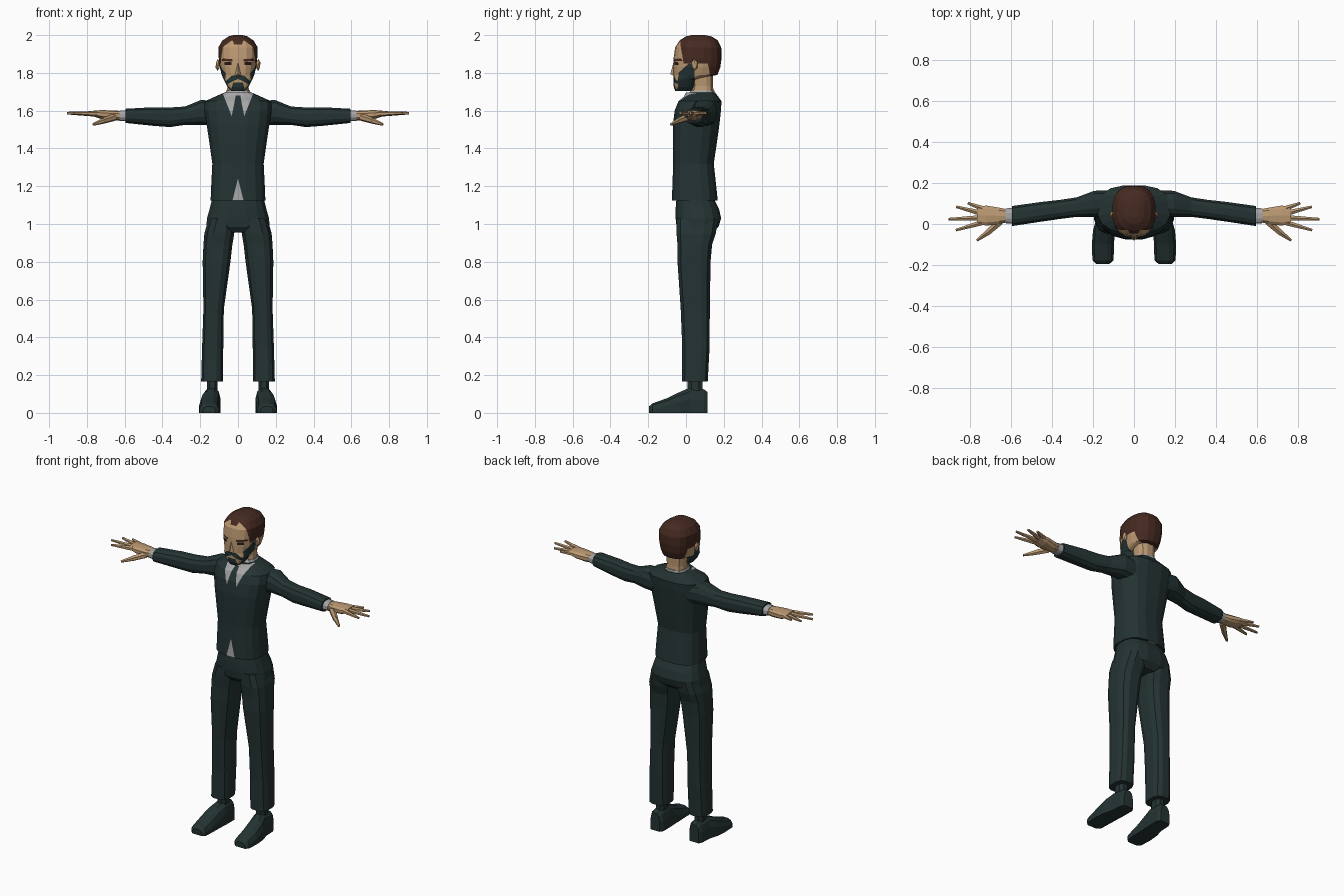
import bpy
import bmesh
from math import cos, sin, pi, copysign
from mathutils import Vector, Matrix

if "Cube" in bpy.data.objects:
    bpy.data.objects.remove(bpy.data.objects["Cube"])


def material(name, *rgb):
    mat = bpy.data.materials.new(name)
    mat.use_nodes = True
    mat.diffuse_color = (*rgb, 1)
    mat.node_tree.nodes["Principled BSDF"].inputs["Base Color"].default_value = (*rgb, 1)
    return mat


SUIT = material("dark suit", .018, .033, .033)
SKIN = material("skin", .50, .32, .17)
HAIR = material("brown hair", .06, .023, .015)
SHIRT = material("grey shirt", .38, .38, .38)
EYE = material("dark eye", .02, .01, .008)


def finish(name, bm, *mats):
    """Turn a bmesh into a flat shaded object."""
    bmesh.ops.recalc_face_normals(bm, faces=bm.faces)
    mesh = bpy.data.meshes.new(name)
    bm.to_mesh(mesh)
    bm.free()
    for mat in mats:
        mesh.materials.append(mat)
    obj = bpy.data.objects.new(name, mesh)
    bpy.context.collection.objects.link(obj)
    return obj


def loft(bm, rings, axis="z", side=1, n=12, power=.8):
    """Skin rounded sections; each ring is (position, low, high, low, high)."""
    loops = []
    grow = cos(pi / n) ** power
    for t, a0, a1, b0, b1 in rings:
        loop = []
        for i in range(n):
            angle = (i + .5) * 2 * pi / n
            c, s = cos(angle), sin(angle)
            a = (a0 + a1) / 2 + (a1 - a0) / 2 * copysign(abs(c) ** power, c) / grow
            b = (b0 + b1) / 2 + (b1 - b0) / 2 * copysign(abs(s) ** power, s) / grow
            x, y, z = {"x": (t, a, b), "y": (a, t, b), "z": (a, b, t)}[axis]
            loop.append(bm.verts.new((x * side, y, max(z, 0))))
        loops.append(loop)
    for low, high in zip(loops, loops[1:]):
        for i in range(n):
            j = (i + 1) % n
            bm.faces.new((low[i], low[j], high[j], high[i]))
    bm.faces.new(loops[0])
    bm.faces.new(loops[-1])


def rod(bm, start, end, r0, r1):
    """Tapered six sided finger segment."""
    start, end = Vector(start), Vector(end)
    way = end - start
    turn = way.to_track_quat("Z", "Y").to_matrix().to_4x4()
    bmesh.ops.create_cone(bm, cap_ends=True, segments=6, radius1=r0, radius2=r1,
                          depth=way.length,
                          matrix=Matrix.Translation((start + end) / 2) @ turn)


def paint(bm, shape, slot, axis=0, keep=lambda c: True):
    """Cut a convex outline, seen along one axis, into the faces and colour it."""
    pairs = list(zip(shape, shape[1:] + shape[:1]))
    area = sum(a[0] * b[1] - a[1] * b[0] for a, b in pairs)

    def touched(f):
        us = [v.co[axis] for v in f.verts]
        zs = [v.co.z for v in f.verts]
        return (keep(f.calc_center_median())
                and max(us) > min(p[0] for p in shape) and min(us) < max(p[0] for p in shape)
                and max(zs) > min(p[1] for p in shape) and min(zs) < max(p[1] for p in shape))

    for a, b in pairs:
        faces = [f for f in bm.faces if touched(f)]
        geom = set(faces)
        for f in faces:
            geom.update(f.edges)
            geom.update(f.verts)
        co, no = Vector((0, 0, a[1])), Vector((0, 0, a[0] - b[0]))
        co[axis], no[axis] = a[0], b[1] - a[1]
        bmesh.ops.bisect_plane(bm, geom=list(geom), dist=1e-5, plane_co=co, plane_no=no)
    for f in bm.faces:
        c = f.calc_center_median()
        if keep(c) and all(((b[0] - a[0]) * (c.z - a[1]) - (b[1] - a[1]) * (c[axis] - a[0])) * area > 0
                           for a, b in pairs):
            f.material_index = slot


def even(rings):
    """Rings that are symmetric about x = 0."""
    return [(z, -h, h, back, front) for z, h, back, front in rings]


def front(c):
    return c.y < .05


# Jacket with shirt opening, tie and gap at the hem
bm = bmesh.new()
loft(bm, even([(1.125, .145, -.075, .168), (1.2, .142, -.072, .16), (1.32, .136, -.068, .147),
               (1.42, .15, -.07, .162), (1.52, .165, -.07, .176), (1.6, .178, -.06, .185),
               (1.65, .175, -.04, .188), (1.675, .12, -.01, .17), (1.695, .075, 0, .155)]),
     n=16, power=.75)
paint(bm, [(0, 1.49), (.085, 1.7), (-.085, 1.7)], 1, keep=front)
paint(bm, [(-.012, 1.68), (.012, 1.68), (.035, 1.56), (0, 1.48), (-.035, 1.56)], 0, keep=front)
paint(bm, [(-.03, 1.12), (.03, 1.12), (0, 1.24)], 1, keep=front)
finish("jacket", bm, SUIT, SHIRT)

# Shirt collar and neck
bm = bmesh.new()
loft(bm, even([(1.67, .075, .002, .155), (1.708, .062, .025, .15)]))
finish("shirt_collar", bm, SHIRT)
bm = bmesh.new()
loft(bm, even([(1.66, .065, .02, .15), (1.73, .055, .035, .143), (1.83, .062, .03, .145)]))
finish("neck", bm, SKIN)

# Head, painted with hair, beard and eyes
bm = bmesh.new()
loft(bm, even([(1.703, .035, -.056, .03), (1.725, .055, -.064, .045), (1.765, .076, -.066, .055),
               (1.79, .086, -.066, .165), (1.83, .096, -.066, .18), (1.88, .102, -.064, .187),
               (1.935, .104, -.056, .185), (1.972, .082, -.032, .167),
               (1.993, .05, 0, .135), (2, .025, .03, .1)]), n=18, power=.78)
paint(bm, [(-.012, 1.85), (.2, 1.85), (.2, 2.01), (-.03, 2.01), (-.03, 1.95)], 1, axis=1)
paint(bm, [(.13, 1.78), (.2, 1.78), (.2, 1.85), (.115, 1.85)], 1, axis=1)
paint(bm, [(-.045, 2.01), (.045, 2.01), (.02, 1.95), (-.02, 1.95)], 1, keep=front)
paint(bm, [(-.045, 1.69), (.045, 1.69), (.045, 1.84), (.015, 1.85), (-.04, 1.8)], 2, axis=1)
paint(bm, [(-.04, 1.69), (.04, 1.69), (.026, 1.748), (-.026, 1.748)], 2, keep=front)
for s in (1, -1):
    brow = [(.028, 1.86), (.088, 1.864), (.082, 1.876), (.028, 1.872)]
    eye = [(.035, 1.842), (.072, 1.842), (.072, 1.857), (.035, 1.857)]
    moustache = [(0, 1.79), (.035, 1.785), (.07, 1.75), (.055, 1.742), (0, 1.768)]
    for shape, slot in ((brow, 1), (eye, 3), (moustache, 2)):
        paint(bm, [(s * x, z) for x, z in shape], slot, keep=front)
finish("head", bm, SKIN, HAIR, SUIT, EYE)

# Nose
bm = bmesh.new()
bridge, tip, left, right, root = [bm.verts.new(p) for p in (
    (0, -.064, 1.865), (0, -.083, 1.793), (.02, -.062, 1.782), (-.02, -.062, 1.782), (0, -.05, 1.8))]
for face in ((bridge, tip, left), (bridge, right, tip), (tip, right, left),
             (bridge, left, root), (bridge, root, right), (left, right, root)):
    bm.faces.new(face)
finish("nose", bm, SKIN)

# Trouser seat
bm = bmesh.new()
loft(bm, even([(1.14, .135, -.05, .145), (1.08, .15, -.055, .175), (1.03, .164, -.055, .186),
               (.985, .168, -.05, .172), (.955, .12, -.025, .14)]), n=16, power=.75)
finish("trouser_seat", bm, SUIT)

# Paired parts
for word, s in (("left", 1), ("right", -1)):
    bm = bmesh.new()
    loft(bm, [(1.03, .01, .155, -.05, .17), (.95, .02, .178, -.05, .158), (.89, .03, .183, -.045, .138),
              (.8, .04, .187, -.045, .13), (.55, .075, .183, -.028, .126),
              (.35, .078, .19, -.02, .125), (.165, .08, .195, -.02, .115)], side=s, power=.7)
    finish(word + "_trouser_leg", bm, SUIT)

    bm = bmesh.new()
    loft(bm, [(.08, .108, .165, .008, .09), (.2, .108, .165, .008, .085)], side=s, n=8)
    finish(word + "_sock", bm, SUIT)

    bm = bmesh.new()
    loft(bm, [(-.195, .12, .185, -.03, .035), (-.178, .1, .203, -.04, .05), (-.1, .097, .206, -.05, .078),
              (-.03, .095, .2, -.06, .112), (.02, .092, .185, -.06, .133),
              (.095, .092, .18, -.06, .125), (.115, .105, .17, -.05, .11)],
         axis="y", side=s, power=.75)
    finish(word + "_shoe", bm, SUIT)

    bm = bmesh.new()
    loft(bm, [(.12, .03, .165, 1.52, 1.65), (.195, .035, .162, 1.525, 1.657), (.28, .035, .13, 1.525, 1.622),
              (.36, .025, .118, 1.513, 1.617), (.45, .012, .108, 1.52, 1.618),
              (.595, -.01, .088, 1.535, 1.61)], axis="x", side=s)
    finish(word + "_sleeve", bm, SUIT)

    bm = bmesh.new()
    loft(bm, [(.58, 0, .08, 1.543, 1.602), (.628, .004, .076, 1.546, 1.6)], axis="x", side=s)
    finish(word + "_cuff", bm, SHIRT)

    # Palm, four fingers and thumb
    bm = bmesh.new()
    loft(bm, [(.61, .01, .07, 1.55, 1.597), (.66, 0, .08, 1.548, 1.6), (.72, -.008, .09, 1.556, 1.602),
              (.765, 0, .085, 1.57, 1.6)], axis="x", side=s, n=10)
    for base_x, base_y, tip_x, tip_y in ((.745, .006, .87, -.03), (.75, .03, .905, .024),
                                         (.75, .054, .868, .084), (.735, .074, .812, .102)):
        rod(bm, (s * base_x, base_y, 1.583), (s * tip_x, tip_y, 1.587), .015, .007)
    rod(bm, (s * .655, .012, 1.565), (s * .715, -.042, 1.546), .02, .016)
    rod(bm, (s * .71, -.038, 1.547), (s * .767, -.08, 1.527), .016, .007)
    finish(word + "_hand", bm, SKIN)

    bm = bmesh.new()
    spot = Matrix.Translation((s * .107, .045, 1.842)) @ Matrix.Diagonal((.013, .018, .032, 1))
    bmesh.ops.create_icosphere(bm, subdivisions=1, radius=1, matrix=spot)
    finish(word + "_ear", bm, SKIN)
